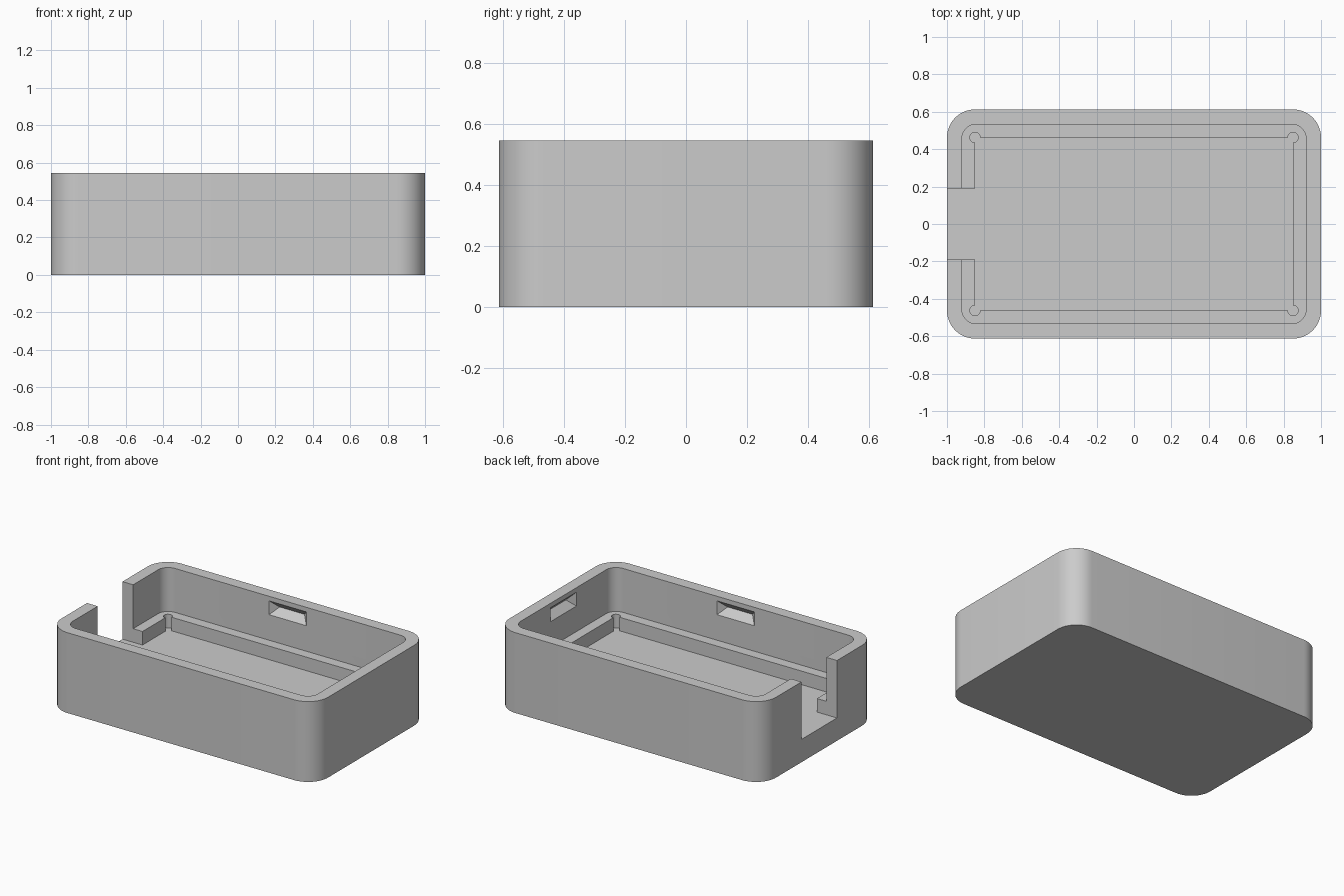
import bpy
import bmesh
from math import cos, sin, pi
from mathutils import Matrix, Vector

old = bpy.data.objects.get("Cube")
if old:
    bpy.data.objects.remove(old, do_unlink=True)

HX, HY, HEIGHT = 1.0, 0.6125, 0.545   # outer half sizes and height
WALL, LEDGE = 0.08, 0.15              # insets of cavity and of floor pocket
FLOOR_Z, LEDGE_Z = 0.155, 0.247
NOTCH = 0.19
ABOVE = HEIGHT + 0.1

grey = bpy.data.materials.new("plain_grey")
grey.use_nodes = True
colour = (0.6, 0.6, 0.6, 1)
grey.diffuse_color = colour
grey.node_tree.nodes["Principled BSDF"].inputs["Base Color"].default_value = colour


def finish(name, bm):
    bmesh.ops.recalc_face_normals(bm, faces=bm.faces)
    mesh = bpy.data.meshes.new(name)
    bm.to_mesh(mesh)
    bm.free()
    mesh.materials.append(grey)
    obj = bpy.data.objects.new(name, mesh)
    bpy.context.collection.objects.link(obj)
    return obj


def prism(name, outline, z0, z1):
    """Extrude a flat outline from z0 to z1."""
    bm = bmesh.new()
    face = bm.faces.new([bm.verts.new((x, y, z0)) for x, y in outline])
    top = bmesh.ops.extrude_face_region(bm, geom=[face])["geom"]
    verts = [v for v in top if isinstance(v, bmesh.types.BMVert)]
    bmesh.ops.translate(bm, verts=verts, vec=(0, 0, z1 - z0))
    return finish(name, bm)


def rounded(hx, hy, r, steps=12):
    """Rounded rectangle outline."""
    points = []
    for q, (sx, sy) in enumerate([(1, 1), (-1, 1), (-1, -1), (1, -1)]):
        for i in range(steps + 1):
            a = (q + i / steps) * pi / 2
            points.append((sx * (hx - r) + r * cos(a), sy * (hy - r) + r * sin(a)))
    return points


def rectangle(x0, x1, y0, y1):
    return [(x0, y0), (x1, y0), (x1, y1), (x0, y1)]


def snap_pocket(wall_distance, angle):
    """Hipped recess cut into an inner wall; angle turns it about z."""
    w, h, d, z = 0.14, 0.047, 0.047, 0.467
    points = [(s * w, y, z + t * h) for s in (-1, 1) for t in (-1, 1)
              for y in (wall_distance - 0.05, wall_distance)]
    points += [(s * (w - d), wall_distance + d, z) for s in (-1, 1)]
    turn = Matrix.Rotation(angle, 3, "Z")
    bm = bmesh.new()
    verts = [bm.verts.new(turn @ Vector(p)) for p in points]
    bmesh.ops.convex_hull(bm, input=verts)
    return finish("snap_pocket_cutter", bm)


# Outer body
body = prism("case_body", rounded(HX, HY, 0.15), 0, HEIGHT)

# Main cavity, then the deeper pocket that leaves a ledge
px, py = HX - LEDGE, HY - LEDGE
cutters = [
    prism("cavity_cutter", rounded(HX - WALL, HY - WALL, 0.075), LEDGE_Z, ABOVE),
    prism("pocket_cutter", rectangle(-px, px, -py, py), FLOOR_Z, LEDGE_Z + 0.1),
]

# Round reliefs in the pocket corners
for sx in (-1, 1):
    for sy in (-1, 1):
        ring = [(sx * px + 0.028 * cos(i * pi / 12), sy * py + 0.028 * sin(i * pi / 12))
                for i in range(24)]
        cutters.append(prism("relief_cutter", ring, FLOOR_Z, LEDGE_Z + 0.1))

# Cable notch through the right end wall
cutters.append(prism("notch_cutter", rectangle(-HX - 0.1, -px + 0.1, -NOTCH, NOTCH), FLOOR_Z, ABOVE))

# Snap pockets in the back, front and left walls
cutters += [snap_pocket(HY - WALL, 0), snap_pocket(HY - WALL, pi), snap_pocket(HX - WALL, -pi / 2)]

# Cut the body and drop the cutters
bpy.context.view_layer.objects.active = body
for cutter in cutters:
    cutter.hide_render = True
    mod = body.modifiers.new("cut", "BOOLEAN")
    mod.operation, mod.solver, mod.object = "DIFFERENCE", "EXACT", cutter
    bpy.ops.object.modifier_apply(modifier=mod.name)
    bpy.data.objects.remove(cutter, do_unlink=True)

for obj in bpy.context.selected_objects:
    obj.select_set(False)
body.select_set(True)
bpy.ops.object.shade_smooth_by_angle(angle=pi / 6)
